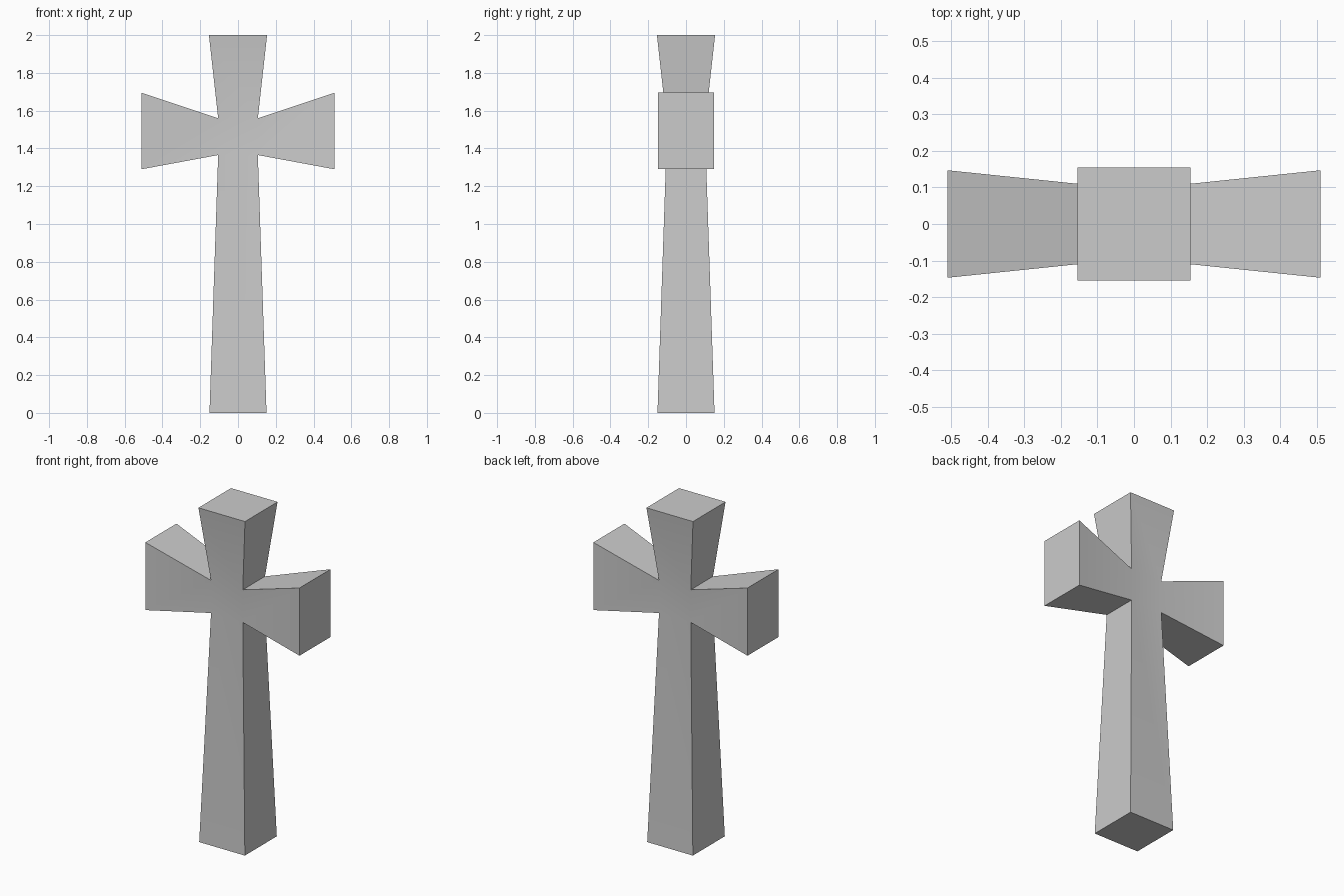
import bpy, bmesh, math
from mathutils import Vector

if "Cube" in bpy.data.objects:
    bpy.data.objects.remove(bpy.data.objects["Cube"])

WAIST = 0.105               # half width and depth where the limbs meet
Z_LOW, Z_HIGH = 1.365, 1.56

# flared limbs: direction, end centre, end half-sizes (x, y, z)
limbs = [
    (Vector((0, 0, 1)), Vector((0, 0, 2.0)), Vector((0.154, 0.154, 0))),
    (Vector((0, 0, -1)), Vector((0, 0, 0)), Vector((0.151, 0.151, 0))),
]
for s in (-1, 1):
    limbs.append((Vector((s, 0, 0)), Vector((s * 0.51, 0, 1.4925)), Vector((0, 0.147, 0.2025))))

# central block
bm = bmesh.new()
bmesh.ops.create_cube(bm, size=2)
for v in bm.verts:
    v.co = (v.co.x * WAIST, v.co.y * WAIST, Z_HIGH if v.co.z > 0 else Z_LOW)
bm.normal_update()

# pull each limb out of its face and flare the end
for direction, centre, half in limbs:
    face = max(bm.faces, key=lambda f: f.normal.dot(direction))
    mid = face.calc_center_median()
    end = bmesh.ops.extrude_discrete_faces(bm, faces=[face])["faces"][0]
    for v in end.verts:
        v.co = centre + Vector([math.copysign(h, d) for h, d in zip(half, v.co - mid)])
    bm.normal_update()
    bm.faces.ensure_lookup_table()

bmesh.ops.recalc_face_normals(bm, faces=bm.faces[:])
mesh = bpy.data.meshes.new("stone_cross")
bm.to_mesh(mesh)
bm.free()
cross = bpy.data.objects.new("stone_cross", mesh)
bpy.context.collection.objects.link(cross)

# soft blend across the shallow waist, crisp corners elsewhere
bpy.context.view_layer.objects.active = cross
cross.select_set(True)
bpy.ops.object.shade_smooth_by_angle(angle=math.radians(30))
